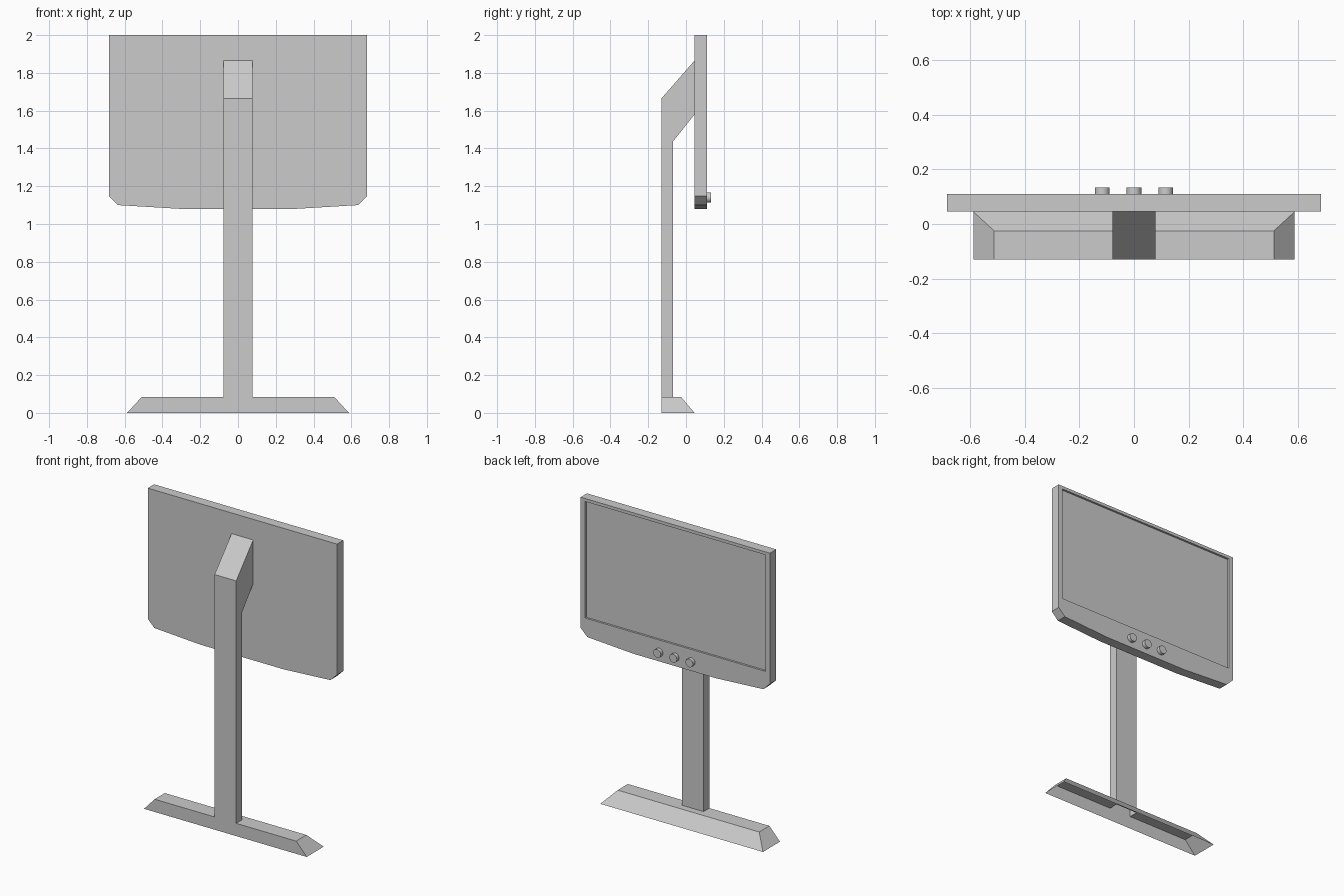
import bpy, bmesh, math
from mathutils import Matrix

if "Cube" in bpy.data.objects:
    bpy.data.objects.remove(bpy.data.objects["Cube"])


def finish(name, bm):
    bmesh.ops.remove_doubles(bm, verts=bm.verts, dist=0.0005)
    bmesh.ops.recalc_face_normals(bm, faces=bm.faces)
    mesh = bpy.data.meshes.new(name)
    bm.to_mesh(mesh)
    bm.free()
    obj = bpy.data.objects.new(name, mesh)
    bpy.context.collection.objects.link(obj)
    return obj


def prism(name, outline, y0, y1):
    """Extrude a closed (x, z) outline along y."""
    bm = bmesh.new()
    face = bm.faces.new([bm.verts.new((x, y0, z)) for x, z in outline])
    ext = bmesh.ops.extrude_face_region(bm, geom=[face], use_keep_orig=True)
    moved = [v for v in ext["geom"] if isinstance(v, bmesh.types.BMVert)]
    bmesh.ops.translate(bm, verts=moved, vec=(0, y1 - y0, 0))
    return finish(name, bm)


# Display housing with chamfered, slightly bowed lower edge
half = [(0.683, 2.0), (0.683, 1.147), (0.635, 1.10), (0.30, 1.08)]
outline = half + [(-x, z) for x, z in reversed(half)]
housing = prism("display_housing", outline, 0.045, 0.11)

# Shallow screen recess in the viewing side
w, lo, hi = 0.652, 1.22, 1.98
cutter = prism("screen_cutter", [(-w, lo), (w, lo), (w, hi), (-w, hi)], 0.097, 0.2)
cutter.hide_render = True
mod = housing.modifiers.new("screen_recess", 'BOOLEAN')
mod.operation = 'DIFFERENCE'
mod.solver = 'EXACT'
mod.object = cutter
bpy.context.view_layer.objects.active = housing
bpy.ops.object.modifier_apply(modifier=mod.name)
bpy.data.objects.remove(cutter)

# Stand: open-bottomed foot, hollow post and angled arm in one shell
BACK, POST, TOP, PW = -0.13, -0.07, 0.083, 0.078
bm = bmesh.new()


def face(*pts):
    bm.faces.new([bm.verts.new(p) for p in pts])


# Foot: slanted viewing side, slanted ends, top plate notched around the post
FX, TX, FY, TY = 0.587, 0.511, 0.045, -0.025
face((-FX, FY, 0), (FX, FY, 0), (TX, TY, TOP), (-TX, TY, TOP))
for s in (-1, 1):
    face((s * FX, BACK, 0), (s * FX, FY, 0), (s * TX, TY, TOP), (s * TX, BACK, TOP))
face((-TX, BACK, TOP), (-PW, BACK, TOP), (-PW, POST, TOP), (PW, POST, TOP),
     (PW, BACK, TOP), (TX, BACK, TOP), (TX, TY, TOP), (-TX, TY, TOP))

# Flush wall running from the foot up the post
half = [(FX, 0), (TX, TOP), (PW, TOP), (PW, 1.665)]
face(*[(x, BACK, z) for x, z in half + [(-x, z) for x, z in reversed(half)]])

# Post and arm: side profile (y, z), open where it enters the foot
profile = [(BACK, TOP), (BACK, 1.665), (0.045, 1.865), (0.045, 1.58),
           (POST, 1.435), (POST, TOP)]
for s in (-1, 1):
    face(*[(s * PW, y, z) for y, z in profile])
for a, b in zip(profile[1:], profile[2:]):
    face((-PW, *a), (PW, *a), (PW, *b), (-PW, *b))
finish("stand", bm)

# Row of control knobs under the screen
for i in (-1, 0, 1):
    bm = bmesh.new()
    bmesh.ops.create_cone(
        bm, cap_ends=True, segments=16, radius1=0.027, radius2=0.027, depth=0.03,
        matrix=Matrix.Translation((i * 0.116, 0.118, 1.14))
        @ Matrix.Rotation(math.pi / 2, 4, 'X'))
    knob = finish("control_knob", bm)
    bpy.ops.object.select_all(action='DESELECT')
    knob.select_set(True)
    bpy.context.view_layer.objects.active = knob
    bpy.ops.object.shade_smooth_by_angle(angle=math.radians(35))
